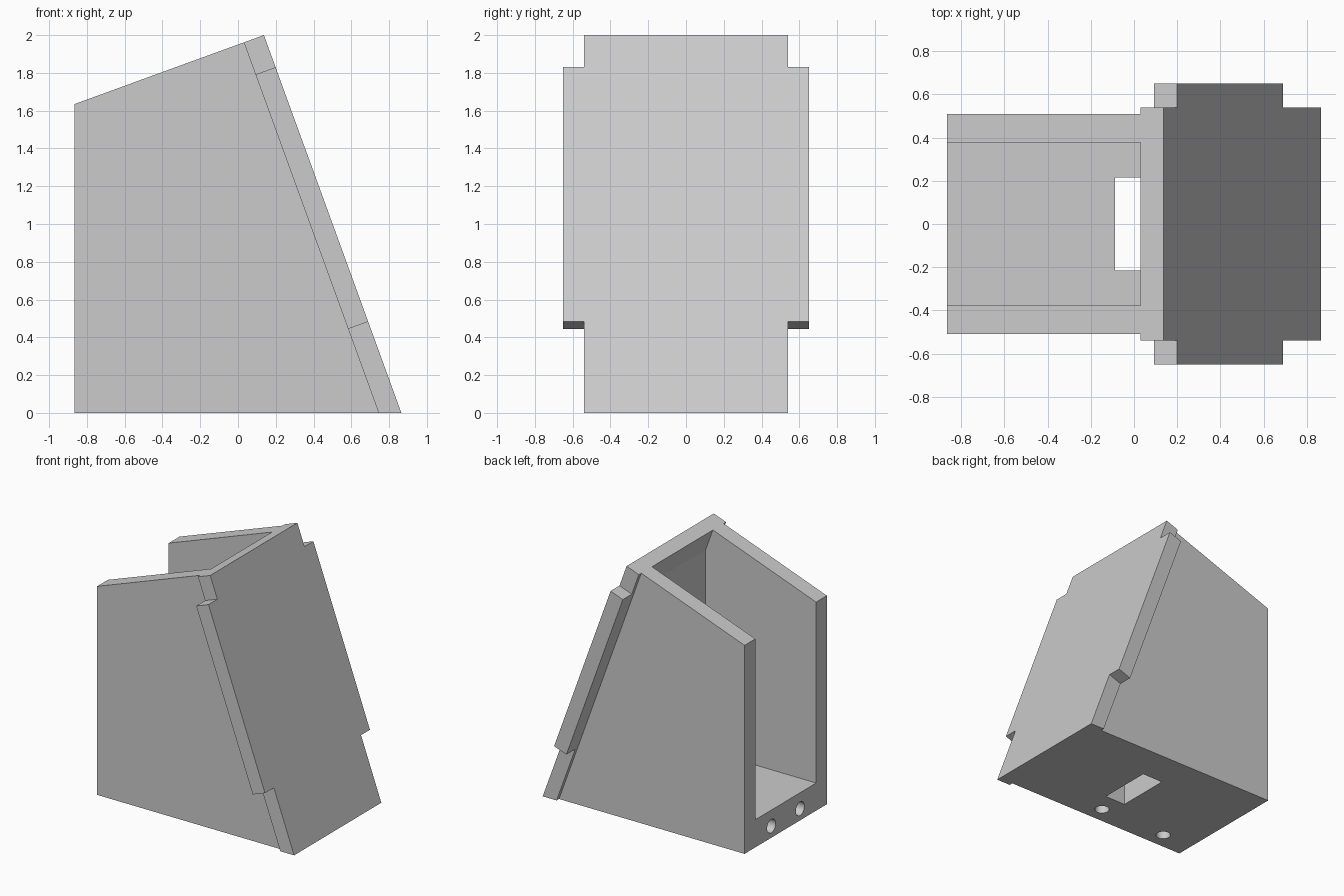
import bpy
import bmesh
from math import radians, tan, cos, sin
from mathutils import Vector, Matrix

default = bpy.data.objects.get("Cube")
if default:
    bpy.data.objects.remove(default, do_unlink=True)

grey = bpy.data.materials.new("light grey")
grey.use_nodes = True
colour = (0.6, 0.6, 0.6, 1)
grey.diffuse_color = colour
grey.node_tree.nodes["Principled BSDF"].inputs["Base Color"].default_value = colour

TILT = radians(20)
BACK, FOOT, THICK = -0.865, 0.865, 0.113
SEAT = FOOT - THICK / cos(TILT)      # where the plate's rear meets the ground


def make_object(name, bm):
    bmesh.ops.recalc_face_normals(bm, faces=bm.faces)
    mesh = bpy.data.meshes.new(name)
    bm.to_mesh(mesh)
    bm.free()
    mesh.materials.append(grey)
    obj = bpy.data.objects.new(name, mesh)
    bpy.context.collection.objects.link(obj)
    return obj


def loft(name, start, end):
    """Solid between two matching outlines."""
    bm = bmesh.new()
    a = [bm.verts.new(p) for p in start]
    b = [bm.verts.new(p) for p in end]
    bm.faces.new(a)
    bm.faces.new(b)
    for i in range(len(a)):
        j = (i + 1) % len(a)
        bm.faces.new((a[i], a[j], b[j], b[i]))
    return make_object(name, bm)


def box(name, low, high):
    bm = bmesh.new()
    low, high = Vector(low), Vector(high)
    size = Matrix.Diagonal(high - low).to_4x4()
    bmesh.ops.create_cube(bm, size=1, matrix=Matrix.Translation((low + high) / 2) @ size)
    return make_object(name, bm)


def drill(name, centre, axis, depth, radius=0.053):
    bm = bmesh.new()
    turn = Vector(axis).to_track_quat("Z", "Y").to_matrix().to_4x4()
    bmesh.ops.create_cone(bm, cap_ends=True, segments=32, radius1=radius, radius2=radius,
                          depth=2 * depth, matrix=Matrix.Translation(centre) @ turn)
    return make_object(name, bm)


def cut(target, cutter):
    mod = target.modifiers.new("cut", "BOOLEAN")
    mod.operation = "DIFFERENCE"
    mod.solver = "EXACT"
    mod.object = cutter
    bpy.context.view_layer.objects.active = target
    bpy.ops.object.modifier_apply(modifier=mod.name)
    bpy.data.objects.remove(cutter, do_unlink=True)


# Housing: wedge-shaped block, hollowed and open at the top and rear
peak_x = FOOT - 2 * tan(TILT) - THICK * cos(TILT)
peak_z = 2 - THICK * sin(TILT)
profile = [(BACK, 0), (BACK, peak_z - (peak_x - BACK) * tan(TILT)),
           (peak_x, peak_z), (SEAT, 0)]
housing = loft("housing", [(x, -0.51, z) for x, z in profile],
               [(x, 0.51, z) for x, z in profile])
cut(housing, box("cavity_cutter", (-1.2, -0.377, 0.217), (0.093, 0.377, 2.3)))

# Cable slot through the floor
cut(housing, box("slot_cutter", (-0.088, -0.215, -0.1), (0.092, 0.215, 0.3)))

# Blind round holes in the rear sill and the underside
for y in (-0.178, 0.178):
    cut(housing, drill("rear_hole_cutter", (BACK, y, 0.092), (1, 0, 0), 0.2))
for x in (-0.6, -0.01):
    cut(housing, drill("base_hole_cutter", (x, -0.38, 0), (0, 0, 1), 0.15))

# Tilted face plate with a wider middle band
half = [(0.54, 0), (0.54, 0.483), (0.65, 0.483), (0.65, 1.83), (0.54, 1.83), (0.54, 2)]
outline = half + [(-y, z) for y, z in reversed(half)]
face = [Vector((FOOT - z * tan(TILT), y, z)) for y, z in outline]
inward = Vector((-cos(TILT), 0, -sin(TILT))) * THICK
rear = [p + inward if p.z > 0 else Vector((SEAT, p.y, 0)) for p in face]
plate = loft("face_plate", face, rear)

# Smooth only the round holes
bpy.ops.object.select_all(action="DESELECT")
housing.select_set(True)
bpy.context.view_layer.objects.active = housing
bpy.ops.object.shade_smooth_by_angle(angle=radians(30))
